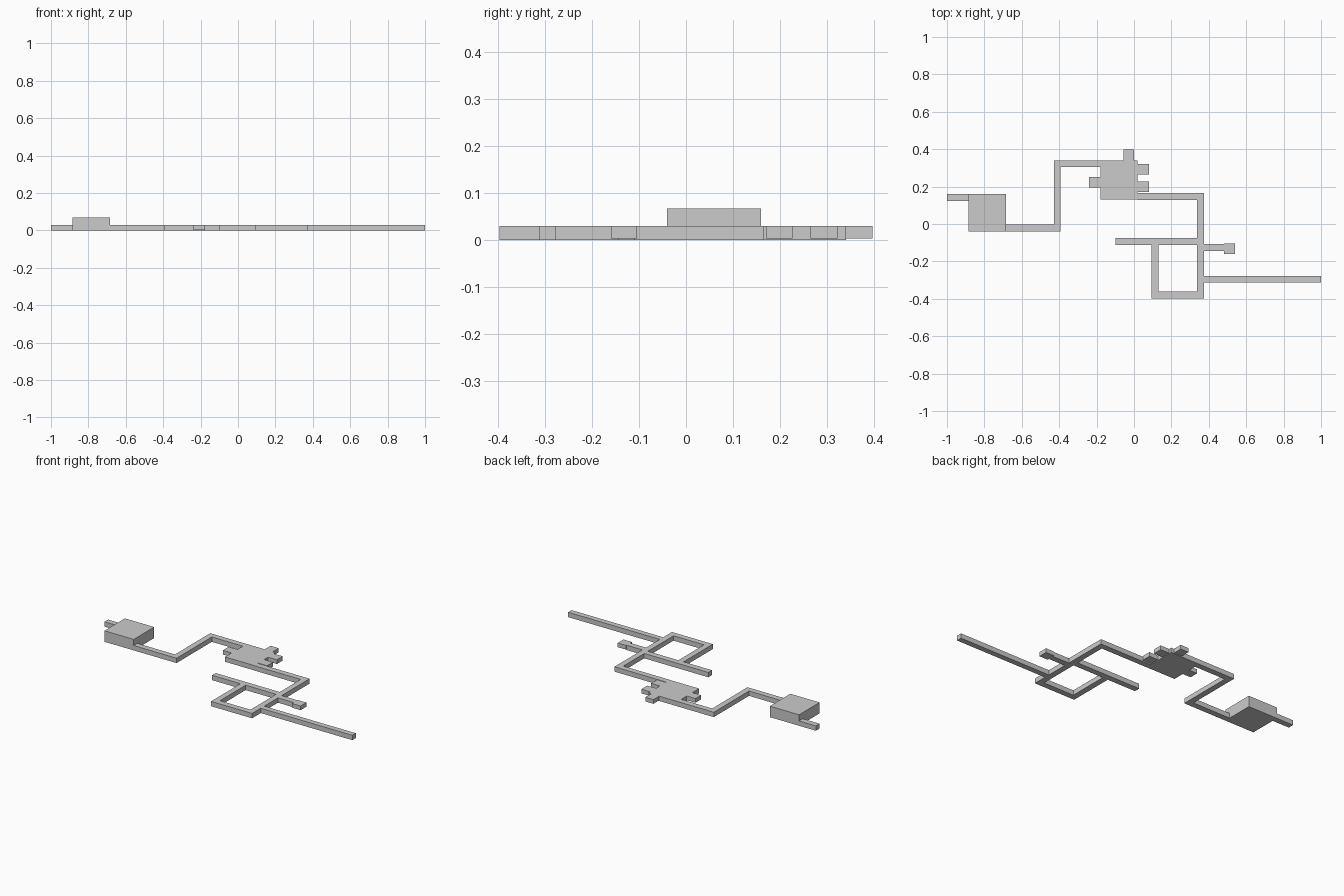
import bpy, bmesh
from mathutils import Vector

if "Cube" in bpy.data.objects:
    bpy.data.objects.remove(bpy.data.objects["Cube"])

W = 0.036   # corridor width
H = 0.03    # corridor height


def finish(name, bm):
    bmesh.ops.recalc_face_normals(bm, faces=bm.faces)
    mesh = bpy.data.meshes.new(name)
    bm.to_mesh(mesh)
    bm.free()
    obj = bpy.data.objects.new(name, mesh)
    bpy.context.collection.objects.link(obj)
    return obj


def block(name, x0, x1, y0, y1, z0=0.0, z1=H):
    """Axis-aligned box from its extents."""
    bm = bmesh.new()
    bmesh.ops.create_cube(bm, size=1)
    bmesh.ops.scale(bm, vec=(x1 - x0, y1 - y0, z1 - z0), verts=bm.verts)
    bmesh.ops.translate(bm, vec=((x0 + x1) / 2, (y0 + y1) / 2, (z0 + z1) / 2), verts=bm.verts)
    return finish(name, bm)


def corridor(name, path, width=W):
    """Square-section passage with mitred right-angle corners along a path."""
    pts = [Vector((x, y, 0)) for x, y in path]
    dirs = [(b - a).normalized() for a, b in zip(pts, pts[1:])]
    sides = [Vector((-d.y, d.x, 0)) for d in dirs]
    bm = bmesh.new()
    rings = []
    for i, p in enumerate(pts):
        if i in (0, len(pts) - 1):
            off = sides[0] if i == 0 else sides[-1]
        else:
            off = sides[i - 1] + sides[i]
        off = off * width / 2
        up = Vector((0, 0, H))
        rings.append([bm.verts.new(v) for v in (p - off, p + off, p + off + up, p - off + up)])
    for a, b in zip(rings, rings[1:]):
        for k in range(4):
            j = (k + 1) % 4
            bm.faces.new((a[k], a[j], b[j], b[k]))
    bm.faces.new(rings[0])
    bm.faces.new(rings[-1])
    return finish(name, bm)


# West: entrance passage and tall hall
corridor("entrance_passage", [(-1.0, 0.142), (-0.885, 0.142)])
block("tall_hall", -0.885, -0.685, -0.04, 0.16, 0, 0.068)

# Winding passage to the middle room
corridor("west_passage", [(-0.685, -0.022), (-0.41, -0.022), (-0.41, 0.322), (-0.18, 0.322)])

# Middle room with its small alcoves
block("middle_room", -0.18, 0.02, 0.13, 0.34)
for name, x0, x1, y0, y1 in [
    ("north_alcove", -0.055, 0.0, 0.34, 0.397),
    ("east_alcove_upper", 0.02, 0.08, 0.265, 0.322),
    ("east_alcove_lower", 0.02, 0.08, 0.17, 0.227),
    ("west_alcove", -0.24, -0.18, 0.195, 0.25),
]:
    block(name, x0, x1, y0, y1, 0.004, H)

# East loop, crossing and side passages
corridor("loop_passage", [(0.02, 0.147), (0.356, 0.147), (0.356, -0.379),
                          (0.112, -0.379), (0.112, -0.111)])
corridor("cross_passage", [(-0.1, -0.093), (0.338, -0.093)])
corridor("closet_passage", [(0.374, -0.126), (0.482, -0.126)])
block("closet", 0.482, 0.54, -0.16, -0.104, 0.004, H)
corridor("exit_passage", [(0.374, -0.295), (1.0, -0.295)], 0.034)
